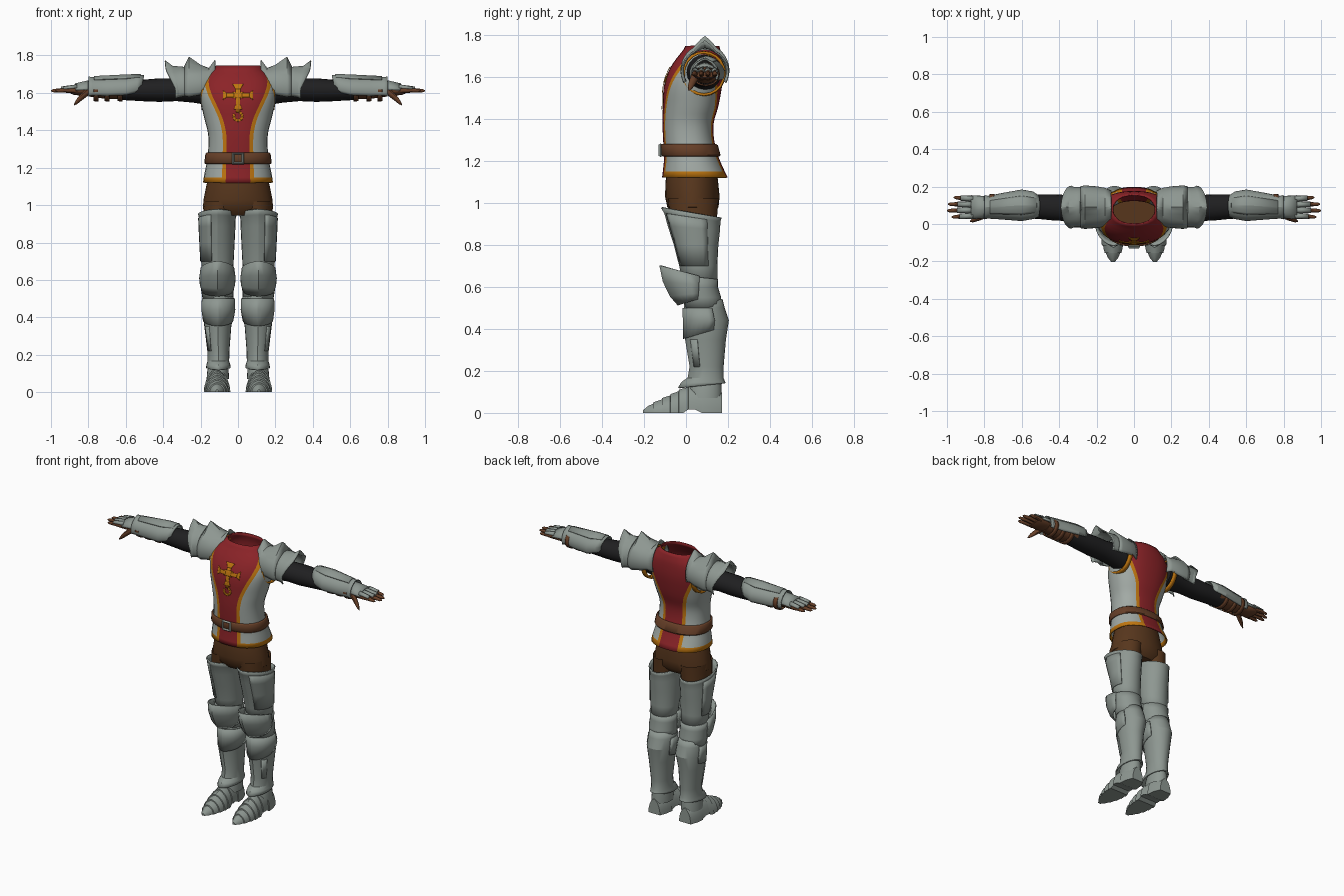
import bpy, bmesh, math
from math import sin, cos, pi, radians, asin

def material(name, rgb):
    m = bpy.data.materials.new(name)
    m.diffuse_color = (*rgb, 1)
    return m

STEEL = material("steel", (0.27, 0.31, 0.285))
CLOTH = material("grey cloth", (0.36, 0.40, 0.375))
RED = material("red cloth", (0.26, 0.017, 0.021))
GOLD = material("gold trim", (0.52, 0.18, 0.005))
BROWN = material("brown trousers", (0.095, 0.037, 0.012))
LEATHER = material("leather", (0.135, 0.050, 0.021))
BLACK = material("black sleeve", (0.014, 0.014, 0.015))

def spow(v, e):
    return math.copysign(abs(v) ** e, v)

def finish(ob, mats, mirror=False, thick=0, angle=35):
    for m in mats:
        ob.data.materials.append(m)
    bpy.ops.object.select_all(action='DESELECT')
    ob.select_set(True)
    bpy.context.view_layer.objects.active = ob
    bpy.ops.object.shade_smooth_by_angle(angle=radians(angle))
    if thick:
        s = ob.modifiers.new("thickness", 'SOLIDIFY')
        s.thickness, s.offset = thick, 0
    if mirror:
        ob.modifiers.new("mirror", 'MIRROR').use_clip = False
    return ob

def loft(name, rings, mats, closed=True, caps=False, rule=None, **kw):
    """Skin a list of equal-length point rings."""
    bm = bmesh.new()
    vs = [[bm.verts.new(p) for p in r] for r in rings]
    n = len(rings[0])
    for i in range(len(vs) - 1):
        for j in range(n if closed else n - 1):
            k = (j + 1) % n
            f = bm.faces.new((vs[i][j], vs[i][k], vs[i + 1][k], vs[i + 1][j]))
            f.material_index = rule(i, j) if rule else 0
    if caps:
        bm.faces.new(vs[0])
        bm.faces.new(vs[-1])
    bmesh.ops.recalc_face_normals(bm, faces=bm.faces[:])
    me = bpy.data.meshes.new(name)
    bm.to_mesh(me)
    bm.free()
    ob = bpy.data.objects.new(name, me)
    bpy.context.collection.objects.link(ob)
    return finish(ob, mats, **kw)

def arc(a0, a1, n):
    full = abs(a1 - a0) >= 360
    return [radians(a0 + (a1 - a0) * i / (n if full else n - 1)) for i in range(n)]

def crest(t, at, amount):
    d = abs((t - at + pi) % (2 * pi) - pi)
    return 1 + amount * max(0, 1 - d / radians(28))

def limb(name, secs, mat, a0=-90, a1=270, n=24, ridge=0, grow=0, **kw):
    """Upright shell: (z, x, y, rx, ry, tilt) sections; tilt lifts the front."""
    rings = []
    for z, x, y, rx, ry, *tilt in secs:
        r = []
        for t in arc(a0, a1, n):
            f = crest(t, -pi / 2, ridge)
            dy = (ry + grow) * sin(t) * f
            r.append((x + (rx + grow) * cos(t), y + dy, z - (tilt[0] if tilt else 0) * dy))
        rings.append(r)
    return loft(name, rings, [mat], closed=a1 - a0 >= 360, mirror=kw.pop("mirror", True), **kw)

def sleeve(name, secs, mat, a0=0, a1=360, n=20, **kw):
    """Sideways shell: (x, y, z, ry, rz, ridge, dx) sections; dx pushes the crown outward."""
    rings = []
    for x, y, z, ry, rz, *o in secs:
        o = list(o) + [0, 0]
        rings.append([(x + o[1] * max(0, sin(t)), y + ry * cos(t),
                       z + rz * sin(t) * crest(t, pi / 2, o[0])) for t in arc(a0, a1, n)])
    return loft(name, rings, [mat], closed=a1 - a0 >= 360, mirror=True, **kw)

def curve(table, z):
    """Smooth interpolation of rows (z, values...)."""
    i = 0
    while i < len(table) - 2 and z > table[i + 1][0]:
        i += 1
    a, b = table[i], table[i + 1]
    p, q = table[max(i - 1, 0)], table[min(i + 2, len(table) - 1)]
    h = b[0] - a[0]
    t = (z - a[0]) / h
    out = []
    for k in range(1, len(a)):
        m0, m1 = (b[k] - p[k]) / (b[0] - p[0]) * h, (q[k] - a[k]) / (q[0] - a[0]) * h
        out.append((2*t**3 - 3*t*t + 1) * a[k] + (t**3 - 2*t*t + t) * m0
                   + (3*t*t - 2*t**3) * b[k] + (t**3 - t*t) * m1)
    return out

# tunic: z, half width, front y, back y, half width of the red panel
BODY = [(1.12, .183, -.11, .195, .065), (1.16, .177, -.105, .175, .064), (1.22, .165, -.10, .15, .062),
        (1.30, .155, -.105, .13, .060), (1.38, .156, -.108, .128, .062), (1.46, .175, -.106, .15, .08),
        (1.54, .193, -.103, .165, .115), (1.60, .20, -.09, .172, .142), (1.66, .19, -.06, .172, .155),
        (1.70, .16, -.03, .168, .14), (1.725, .13, -.01, .16, .12), (1.745, .112, 0, .155, .11)]
P = 2.3

def body_ring(z, grow=0):
    rx, y0, y1, w = curve(BODY, z)
    cy, ry = (y0 + y1) / 2, (y1 - y0) / 2 + grow
    s = asin(min(.95, (w / rx) ** (P / 2)))
    t = asin(min(.985, (min(1, (w + .02) / rx)) ** (P / 2)))
    half = [s * i / 4 for i in range(5)] + [t + (pi - 2 * t) * i / 10 for i in range(11)]
    half += [pi - s + s * i / 4 for i in range(5)]
    angs = half[:-1] + [2 * pi - a for a in half[:0:-1]]
    return [((rx + grow) * spow(sin(a), 2 / P), cy - ry * spow(cos(a), 2 / P), z) for a in angs]

levels = [1.12, 1.148] + [1.148 + .597 * i / 28 for i in range(1, 29)]

def tunic_rule(i, j):
    k = j if j < 20 else 39 - j
    if k < 4 or k > 15 or i >= len(levels) - 3:
        return 1
    return 2 if k in (4, 15) or i == 0 else 0

loft("tunic", [body_ring(z) for z in levels], [CLOTH, RED, GOLD], rule=tunic_rule, thick=.008, angle=50)
loft("belt", [body_ring(z, g) for z, g in ((1.222, .008), (1.228, .014), (1.272, .014), (1.278, .008))],
     [LEATHER], thick=.006, angle=50)
bpy.ops.mesh.primitive_torus_add(major_segments=4, minor_segments=4, major_radius=.037, minor_radius=.009,
                                 location=(0, -.121, 1.25), rotation=(pi / 2, pi / 4, 0))
buckle = bpy.context.object
buckle.name = "belt_buckle"
finish(buckle, [STEEL])

# chest emblem: four-cornered patches laid on the tunic front
def on_chest(x, z):
    rx, y0, y1, _ = curve(BODY, z)
    return (x, (y0 + y1) / 2 - (y1 - y0) / 2 * (1 - abs(x / rx) ** P) ** (1 / P) - .008, z)

def patch(name, c):
    def at(u, v):
        return [(c[0][k]*(1-u) + c[1][k]*u) * (1-v) + (c[3][k]*(1-u) + c[2][k]*u) * v for k in (0, 1)]
    loft(name, [[on_chest(*at(i / 5, j / 5)) for i in range(6)] for j in range(6)],
         [GOLD], closed=False, thick=.003)

patch("emblem_upright", [(-.011, 1.495), (.011, 1.495), (.013, 1.63), (-.013, 1.63)])
patch("emblem_top", [(-.012, 1.62), (.012, 1.62), (.03, 1.648), (-.03, 1.648)])
patch("emblem_foot", [(-.022, 1.512), (.022, 1.512), (.014, 1.535), (-.014, 1.535)])
patch("emblem_centre", [(-.03, 1.572), (.03, 1.572), (.03, 1.605), (-.03, 1.605)])
for s in (-1, 1):
    patch("emblem_arm", [(s * .02, 1.577), (s * .062, 1.577), (s * .062, 1.598), (s * .02, 1.598)])
    patch("emblem_arm_tip", [(s * .06, 1.578), (s * .08, 1.562), (s * .08, 1.614), (s * .06, 1.597)])
for a in range(150, 391, 40):
    t, u = radians(a), radians(a + 40)
    patch("emblem_crescent", [(r * cos(q), 1.475 + r * sin(q)) for r, q in ((.016, t), (.03, t), (.03, u), (.016, u))])

# trousers
limb("trouser_hips", [(1.2, 0, .025, .145, .115), (1.1, 0, .028, .17, .125), (1.03, 0, .03, .184, .13),
                      (.98, 0, .033, .188, .122), (.945, 0, .035, .15, .09)], BROWN, caps=True, mirror=False)
limb("trouser_leg", [(1.02, .095, .035, .088, .12), (.9, .103, .035, .084, .11), (.58, .11, .07, .068, .07)], BROWN)

# leg armour
thigh = [(.60, .11, .07, .076, .075), (.70, .11, .06, .083, .085), (.80, .11, .05, .088, .10),
         (.88, .11, .04, .092, .118, .08), (.93, .11, .033, .094, .127, .15), (.953, .11, .028, .10, .138, .17)]
limb("thigh_guard", thigh, STEEL, ridge=.04, thick=.008, angle=22)
limb("outer_thigh_plate", thigh[1:5], STEEL, a0=-70, a1=30, n=8, grow=.006, thick=.006)
limb("knee_band", [(.49, .108, .085, .076, .083), (.55, .11, .078, .084, .085), (.60, .11, .07, .082, .078),
                   (.645, .11, .065, .088, .084, .1)], STEEL, thick=.008, angle=22)
limb("knee_cop", [(.655, .11, .05, .088, .16, .27), (.61, .11, .05, .094, .145, .1), (.57, .11, .05, .09, .115, -.1),
                  (.54, .11, .05, .08, .08, -.3)], STEEL, a0=-185, a1=5, n=13, ridge=.08, thick=.008, angle=18)
shin = [(.13, .105, .078, .062, .107, -.1), (.145, .105, .085, .06, .098), (.165, .105, .095, .054, .08),
        (.22, .105, .10, .055, .075), (.35, .108, .095, .068, .091), (.44, .105, .10, .081, .10),
        (.50, .105, .09, .079, .09), (.54, .107, .085, .072, .085)]
limb("shin_guard", shin, STEEL, ridge=.05, thick=.008, angle=22)
limb("upper_shin_plate", [(.385, .106, .097, .074, .097, -.3), (.44, .105, .10, .083, .102), (.50, .105, .09, .081, .093)],
     STEEL, a0=-200, a1=20, n=17, ridge=.05, grow=.005, thick=.006, angle=22)
limb("shin_strip", [(z, x, y, rx, ry) for z, x, y, rx, ry in shin[3:5]], STEEL, a0=-50, a1=-25, n=4, grow=.005, thick=.006)
limb("ankle_collar", [(.07, .108, .09, .06, .08), (.115, .107, .09, .057, .08), (.15, .105, .095, .05, .072)], STEEL)

# armoured shoe: (y, top height, half width), with overlapping toe plates
SHOE = [(-.205, .012, .008), (-.17, .034, .031), (-.12, .058, .052), (-.06, .085, .065),
        (0, .112, .063), (.08, .125, .059), (.15, .105, .054), (.172, .09, .042)]

def shoe_ring(y, grow):
    h, w = curve(SHOE, y)
    base = .016 if .0 < y < .07 else 0
    top = [(.112 + (w + grow) * cos(t), y, max(base, (h + grow) * sin(t) * crest(t, pi / 2, .06))) for t in arc(0, 180, 15)]
    return [(p[0], y, base) if i in (0, 14) else p for i, p in enumerate(top)]

steps = [-.205, -.155, -.115, -.075, -.035, .01, .075, .172]
shoe = []
for a, b in zip(steps, steps[1:]):
    shoe += [shoe_ring(a + .001, .006 if a > -.2 else 0), shoe_ring((a + b) / 2, .003), shoe_ring(b, 0)]
loft("armoured_shoe", shoe, [STEEL], caps=True, mirror=True, angle=30)

# arms and armhole trim
sleeve("armhole_trim", [(.168, .085, 1.615, .10, .102), (.196, .085, 1.615, .097, .10)], GOLD, thick=.012)
sleeve("sleeve", [(.16, .085, 1.62, .085, .085), (.24, .085, 1.62, .078, .072), (.33, .085, 1.617, .069, .061),
                  (.42, .088, 1.615, .07, .063), (.50, .092, 1.613, .066, .058), (.64, .095, 1.613, .06, .05)], BLACK, caps=True)
sleeve("glove_cuff", [(.58, .095, 1.612, .064, .046), (.70, .093, 1.612, .058, .045), (.80, .09, 1.613, .05, .032)], LEATHER, caps=True)
for x in (.63, .70, .76):
    sleeve("forearm_strap", [(x - .013, .094, 1.612, .064, .054), (x + .013, .094, 1.612, .062, .053)], LEATHER, thick=.007)

# shoulder armour
sleeve("shoulder_cap", [(.122, .09, 1.64, .085, .115, .16), (.155, .09, 1.64, .10, .09), (.20, .09, 1.635, .108, .105, .06),
                        (.262, .09, 1.63, .113, .12, .34), (.285, .09, 1.63, .109, .105, .06)],
       STEEL, a0=-25, a1=205, n=25, thick=.007, angle=20)
sleeve("shoulder_lame", [(.25, .09, 1.63, .106, .10), (.295, .09, 1.63, .104, .103, .05, .012),
                         (.32, .09, 1.625, .104, .103, .12, .03), (.335, .09, 1.622, .112, .108, .38, .055)],
       STEEL, a0=-28, a1=208, n=25, thick=.007, angle=20)

# forearm armour
sleeve("forearm_guard", [(.515, .097, 1.637, .056, .052, .06, -.012), (.54, .10, 1.63, .07, .06, .06), (.60, .10, 1.617, .081, .066, .08),
                         (.70, .095, 1.613, .068, .065, .08), (.78, .09, 1.613, .057, .063, .08), (.80, .09, 1.613, .062, .066, .08)],
       STEEL, a0=-25, a1=205, n=21, thick=.007, angle=20)
sleeve("forearm_ridge_plate", [(.52, .10, 1.636, .064, .058, .08), (.60, .10, 1.62, .086, .07, .08), (.77, .09, 1.617, .06, .065, .08)],
       STEEL, a0=55, a1=125, n=9, thick=.006, angle=20)
sleeve("hand_plate", [(.78, .09, 1.615, .055, .05, .06), (.82, .09, 1.615, .058, .042, .06), (.87, .09, 1.614, .061, .034)],
       STEEL, a0=0, a1=180, n=15, thick=.006, angle=25)

# gloved hand
sleeve("palm", [(.78, .09, 1.612, .042, .024), (.83, .09, 1.61, .055, .026), (.88, .09, 1.61, .059, .02), (.895, .09, 1.61, .054, .013)],
       LEATHER, caps=True)
for y, tip in ((.044, .975), (.074, 1.0), (.104, .995), (.135, .965)):
    yt = y + (y - .09) * .15
    sleeve("finger", [(.87, y, 1.612, .013, .015), ((.87 + tip) / 2, (y + yt) / 2, 1.614, .0125, .013),
                      (tip - .012, yt, 1.612, .009, .009), (tip, yt, 1.611, .003, .003)], LEATHER, n=10, caps=True)
    sleeve("finger_plate", [(.86, y, 1.622, .015, .022), ((.89 + tip) / 2, (y + yt) / 2, 1.618, .013, .014)],
           STEEL, a0=10, a1=170, n=7, thick=.004)
sleeve("thumb", [(.795, .05, 1.612, .02, .022), (.83, .035, 1.585, .018, .021), (.86, .022, 1.556, .013, .016), (.876, .014, 1.538, .004, .005)],
       LEATHER, n=12, caps=True)
